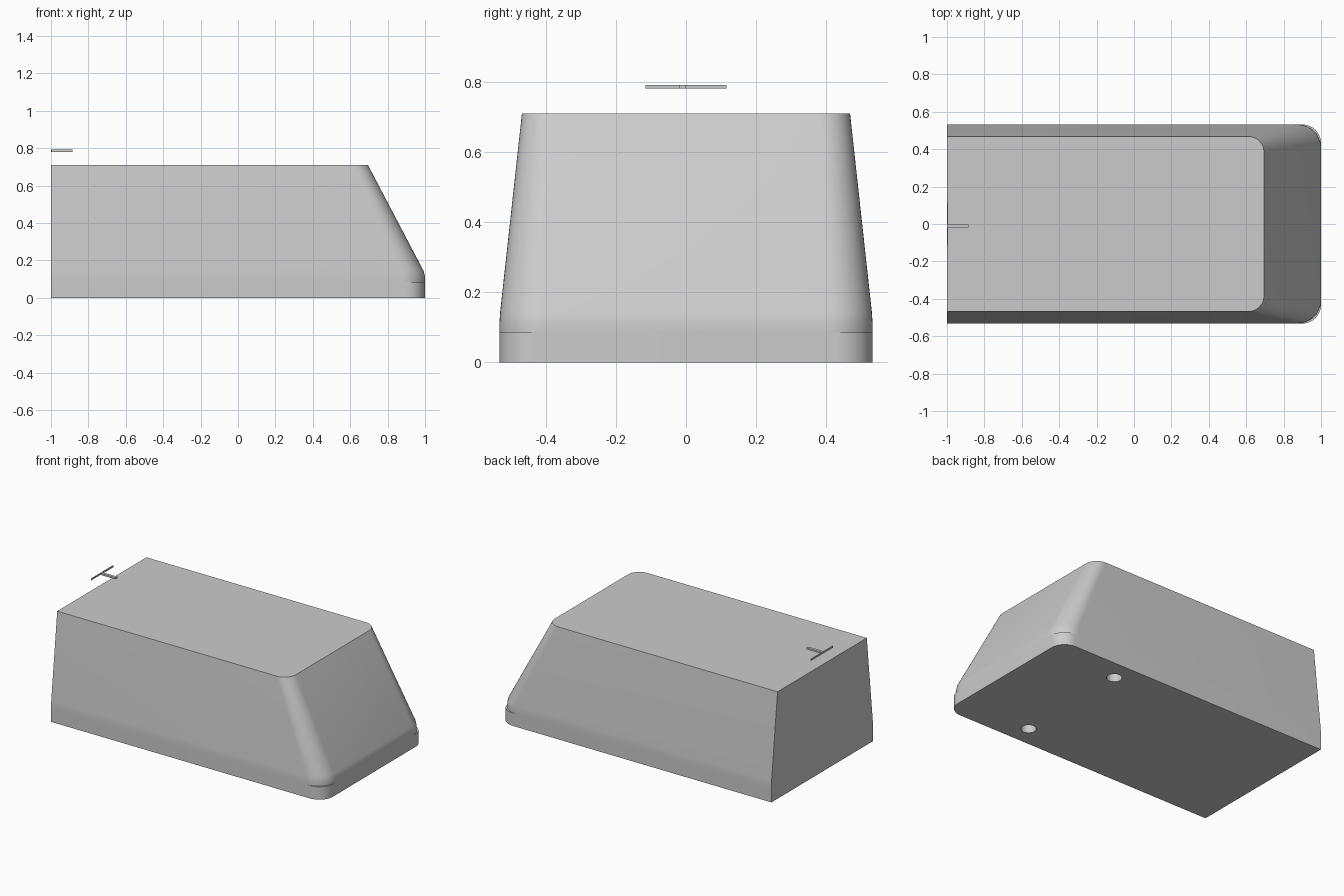
import bpy, bmesh
from math import cos, sin, pi, radians

cube = bpy.data.objects.get("Cube")
if cube:
    bpy.data.objects.remove(cube)

grey = bpy.data.materials.new("light grey")
grey.use_nodes = True
colour = (0.6, 0.6, 0.6, 1)
grey.diffuse_color = colour
grey.node_tree.nodes["Principled BSDF"].inputs["Base Color"].default_value = colour


def make_object(name, bm):
    bmesh.ops.recalc_face_normals(bm, faces=bm.faces)
    mesh = bpy.data.meshes.new(name)
    bm.to_mesh(mesh)
    bm.free()
    mesh.materials.append(grey)
    obj = bpy.data.objects.new(name, mesh)
    bpy.context.collection.objects.link(obj)
    return obj


def box(name, low, high):
    bm = bmesh.new()
    bmesh.ops.create_cube(bm, size=1)
    for v in bm.verts:
        v.co = [(a + b) / 2 + c * (b - a) for a, b, c in zip(low, high, v.co)]
    return make_object(name, bm)


def section(bm, x, y, z, r, steps=12):
    """Outline with a square back end and two rounded corners at +x."""
    points = [(-1, -y)]
    for side, start in ((-1, -pi / 2), (1, 0)):
        for i in range(steps + 1):
            a = start + pi / 2 * i / steps
            points.append((x - r + r * cos(a), side * (y - r) + r * sin(a)))
    points.append((-1, y))
    return [bm.verts.new((px, py, z)) for px, py in points]


# Body: upright base, small corner ledge, then tapering walls
bm = bmesh.new()
levels = [(1, 0.532, 0, 0.10), (1, 0.532, 0.085, 0.10),
          (1, 0.532, 0.085, 0.125), (1, 0.532, 0.115, 0.125),
          (0.992, 0.53, 0.145, 0.123), (0.695, 0.468, 0.71, 0.085)]
rings = [section(bm, *level) for level in levels]
for low, high in zip(rings, rings[1:]):
    for i in range(len(low)):
        j = (i + 1) % len(low)
        bm.faces.new((low[i], low[j], high[j], high[i]))
bm.faces.new(rings[0][::-1])
bm.faces.new(rings[-1])
bmesh.ops.remove_doubles(bm, verts=bm.verts, dist=0.0001)
body = make_object("body", bm)

# Two blind holes in the underside
for side in (-1, 1):
    bm = bmesh.new()
    bmesh.ops.create_cone(bm, cap_ends=True, segments=32,
                          radius1=0.046, radius2=0.046, depth=0.4)
    cutter = make_object("hole_cutter", bm)
    cutter.location = (0.485, side * 0.395, 0)
    cutter.hide_render = True
    cut = body.modifiers.new("hole", "BOOLEAN")
    cut.object = cutter
    cut.solver = "EXACT"
    bpy.context.view_layer.objects.active = body
    bpy.ops.object.modifier_apply(modifier=cut.name)
    bpy.data.objects.remove(cutter)

bpy.ops.object.select_all(action="DESELECT")
body.select_set(True)
bpy.context.view_layer.objects.active = body
bpy.ops.object.shade_smooth_by_angle(angle=radians(32))

# Small floating T-shaped marker above the square end
box("marker_bar", (-1, -0.116, 0.781), (-0.995, 0.116, 0.792))
box("marker_stem", (-0.995, -0.02, 0.781), (-0.885, -0.002, 0.792))
